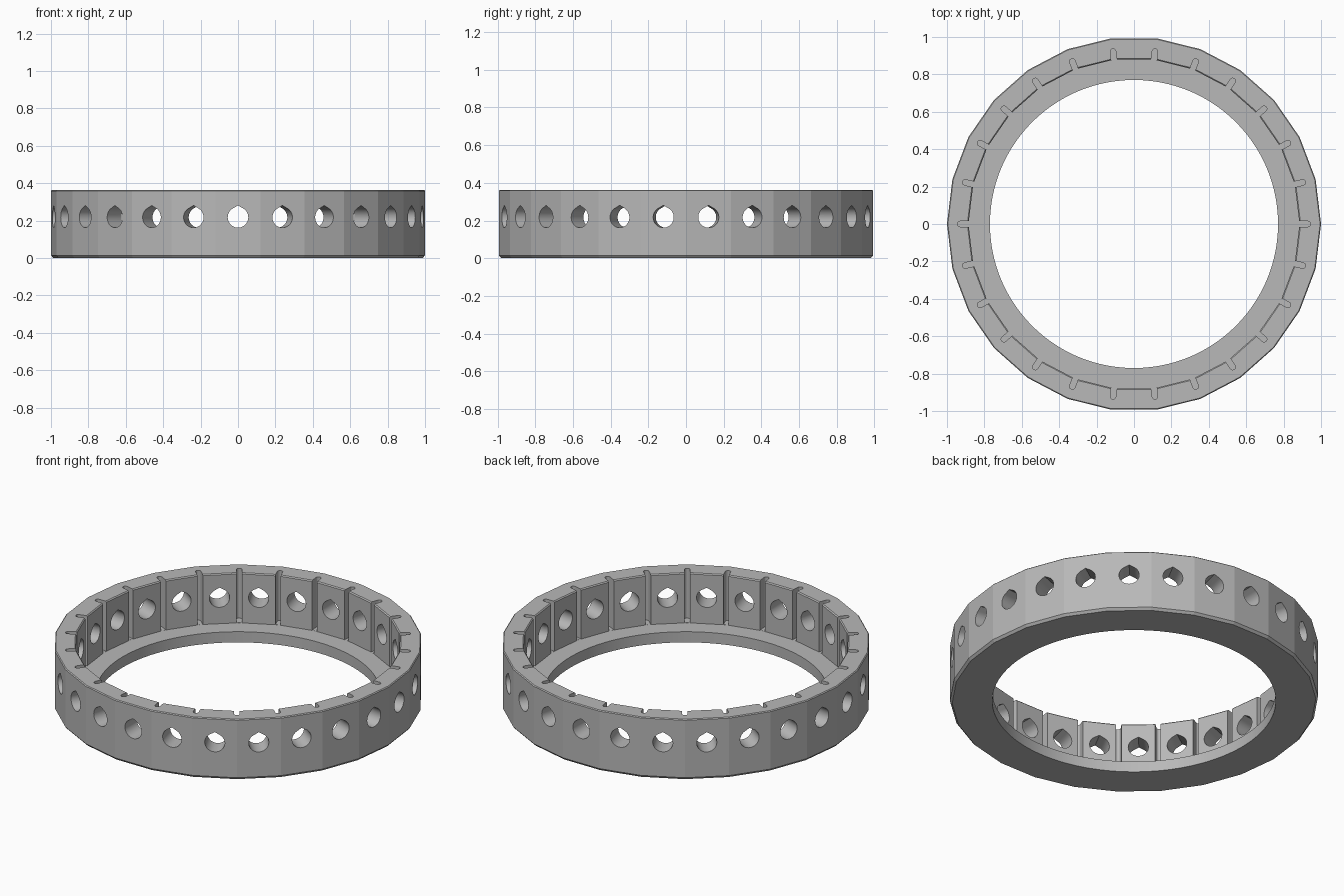
import bpy, bmesh, math
from mathutils import Matrix

SIDES = 26
STEP = math.tau / SIDES
PER_SIDE = 8
HEIGHT, LEDGE = 0.363, 0.064

cube = bpy.data.objects.get("Cube")
if cube:
    bpy.data.objects.remove(cube)

grey = bpy.data.materials.new("plain grey")
grey.use_nodes = True
colour = (0.48, 0.48, 0.48, 1)
grey.diffuse_color = colour
grey.node_tree.nodes["Principled BSDF"].inputs["Base Color"].default_value = colour


def make_object(name, bm):
    bmesh.ops.recalc_face_normals(bm, faces=bm.faces[:])
    mesh = bpy.data.meshes.new(name)
    bm.to_mesh(mesh)
    bm.free()
    mesh.materials.append(grey)
    obj = bpy.data.objects.new(name, mesh)
    bpy.context.collection.objects.link(obj)
    return obj


def prism(bm, outline, depth, matrix):
    """Extrude a local xy outline along local z, then place it."""
    low = [bm.verts.new(matrix @ Matrix.Translation((x, y, 0)).translation) for x, y in outline]
    high = [bm.verts.new(matrix @ Matrix.Translation((x, y, depth)).translation) for x, y in outline]
    bm.faces.new(low[::-1])
    bm.faces.new(high)
    n = len(low)
    for i in range(n):
        j = (i + 1) % n
        bm.faces.new((low[i], low[j], high[j], high[i]))


# Ring body: profile of (corner radius, height, faceted or round)
profile = [
    (0.988, 0, True), (1.0, 0.014, True),
    (1.0, HEIGHT - 0.005, True), (0.995, HEIGHT, True),
    (0.891, HEIGHT, True), (0.885, HEIGHT - 0.006, True),
    (0.885, LEDGE, True), (0.77, LEDGE, False), (0.77, 0, False),
]
bm = bmesh.new()
rings = []
for i in range(SIDES * PER_SIDE):
    a = i * STEP / PER_SIDE
    flat = math.cos(STEP / 2) / math.cos(a % STEP - STEP / 2)
    if i % PER_SIDE == 0:
        flat = 1
    ring = []
    for r, z, faceted in profile:
        d = r * flat if faceted else r
        ring.append(bm.verts.new((d * math.cos(a), d * math.sin(a), z)))
    rings.append(ring)
for i, ring in enumerate(rings):
    following = rings[(i + 1) % len(rings)]
    for k in range(len(profile)):
        m = (k + 1) % len(profile)
        bm.faces.new((ring[k], following[k], following[m], ring[m]))
body = make_object("ring_body", bm)

# Radial holes: round with a slightly peaked top, one per flat side
R = 0.055
peak = math.radians(30)
hole = [(0, R / math.cos(peak))]
for i in range(41):
    a = math.pi / 2 + peak + i * (math.tau - 2 * peak) / 40
    hole.append((R * math.cos(a), R * math.sin(a)))
bm = bmesh.new()
for i in range(SIDES):
    # local x is sideways, local y is up, local z points outward
    place = (Matrix.Rotation((i + 0.5) * STEP, 4, 'Z')
             @ Matrix.Translation((0.82, 0, 0.217))
             @ Matrix(((0, 0, 1, 0), (1, 0, 0, 0), (0, 1, 0, 0), (0, 0, 0, 1))))
    prism(bm, hole, 0.25, place)
holes = make_object("hole_cutter", bm)

# Vertical slots with a rounded outer end, one per corner
W = 0.015
slot = [(0.84, W), (0.84, -W)]
for i in range(13):
    a = -math.pi / 2 + i * math.pi / 12
    slot.append((0.929 + W * math.cos(a), W * math.sin(a)))
bm = bmesh.new()
for i in range(SIDES):
    place = Matrix.Rotation(i * STEP, 4, 'Z') @ Matrix.Translation((0, 0, LEDGE + 0.0005))
    prism(bm, slot, 0.4, place)
slots = make_object("slot_cutter", bm)

# Cut the body, then drop the cutters
bpy.context.view_layer.objects.active = body
for cutter in (holes, slots):
    cutter.hide_render = True
    mod = body.modifiers.new(cutter.name, 'BOOLEAN')
    mod.operation = 'DIFFERENCE'
    mod.solver = 'EXACT'
    mod.object = cutter
    bpy.ops.object.modifier_apply(modifier=mod.name)
    bpy.data.objects.remove(cutter)

bpy.ops.object.select_all(action='DESELECT')
body.select_set(True)
bpy.ops.object.shade_smooth_by_angle(angle=math.radians(10))
